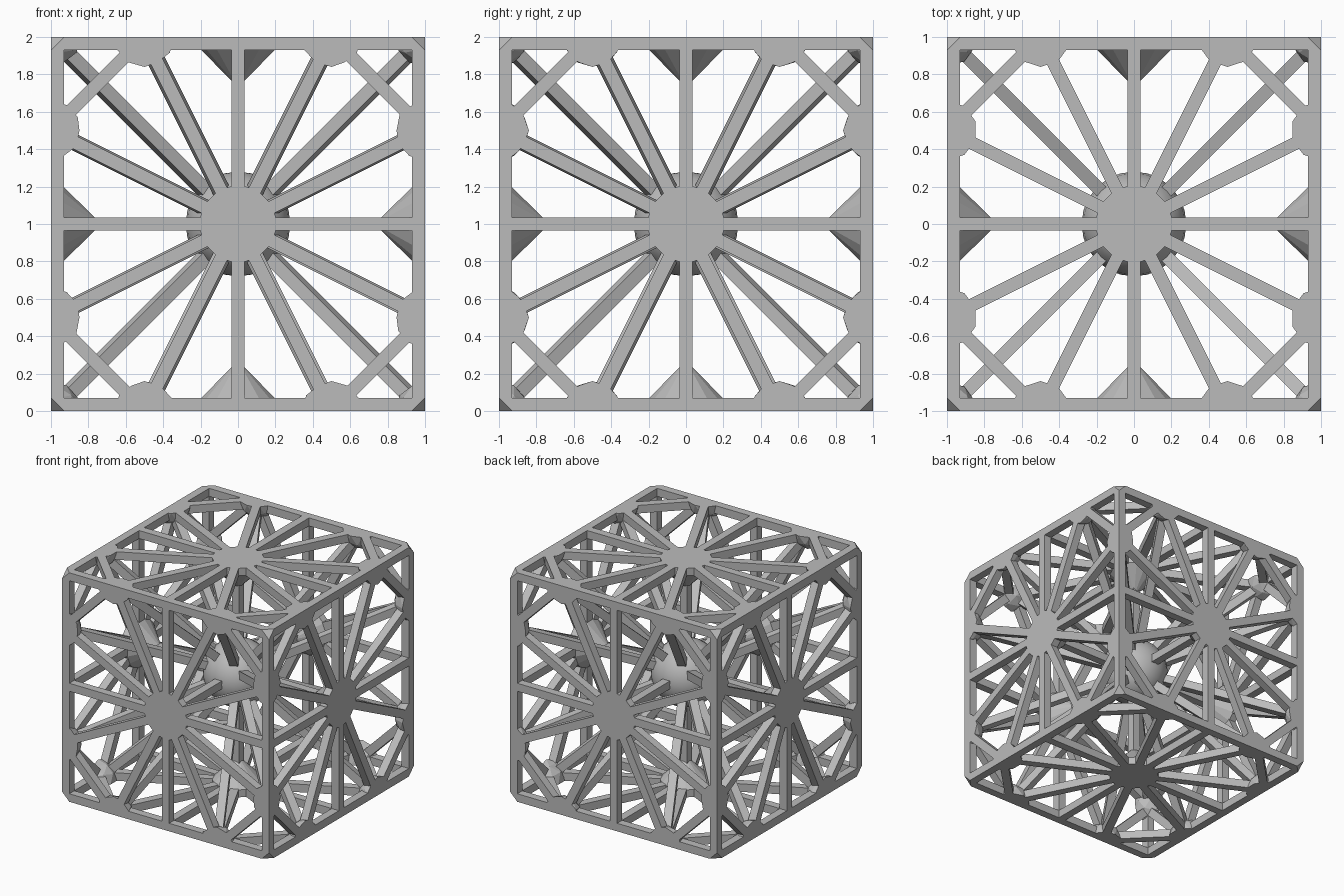
import bpy, bmesh, math
from mathutils import Vector, Matrix
from itertools import product

cube = bpy.data.objects.get("Cube")
if cube:
    bpy.data.objects.remove(cube, do_unlink=True)

grey = bpy.data.materials.new("plain grey")
grey.use_nodes = True
COLOR = (0.5, 0.5, 0.5, 1)
grey.diffuse_color = COLOR
grey.node_tree.nodes["Principled BSDF"].inputs["Base Color"].default_value = COLOR

W = 0.07                      # bar thickness
CENTRE = Vector((0, 0, 1))
UP = Vector((0, 0, 1))


def finish(bm, name, smooth=False):
    bmesh.ops.recalc_face_normals(bm, faces=bm.faces[:])
    mesh = bpy.data.meshes.new(name)
    bm.to_mesh(mesh)
    bm.free()
    mesh.materials.append(grey)
    ob = bpy.data.objects.new(name, mesh)
    ob.location = CENTRE
    bpy.context.collection.objects.link(ob)
    if smooth:
        mesh.shade_smooth()
    return ob


def bar(bm, a, b, up):
    """Square bar from a to b, one side kept at right angles to up."""
    a, b = Vector(a), Vector(b)
    d = (b - a).normalized()
    side = up.cross(d)
    if side.length < 0.01:
        side = Vector((1, 0, 0))
    side.normalize()
    rot = Matrix((side, d.cross(side), d)).transposed().to_4x4()
    size = Matrix.Diagonal((W, W, (b - a).length, 1))
    bmesh.ops.create_cube(bm, size=1, matrix=Matrix.Translation((a + b) / 2) @ rot @ size)


def cut(bm, point, normal):
    """Remove everything on the normal side and cap the hole."""
    geom = bm.verts[:] + bm.edges[:] + bm.faces[:]
    res = bmesh.ops.bisect_plane(bm, geom=geom, plane_co=point, plane_no=normal, clear_outer=True)
    edges = [e for e in res["geom_cut"] if isinstance(e, bmesh.types.BMEdge)]
    bmesh.ops.holes_fill(bm, edges=edges, sides=0)


def axis_point(axis, along, s, t):
    p = [s, t]
    p.insert(axis, along)
    return Vector(p)


# Outer frame along the twelve cube edges, with clipped corners
bm = bmesh.new()
inset = 1 - W / 2
for axis, s, t in product(range(3), (-1, 1), (-1, 1)):
    bar(bm, axis_point(axis, -1, s * inset, t * inset),
        axis_point(axis, 1, s * inset, t * inset), UP)
for corner in product((-1, 1), repeat=3):
    n = Vector(corner)
    cut(bm, n * (1 - W / 3), n)
finish(bm, "edge_frame")

# Quarter points on the edges carry clipped ball joints
quarters = [axis_point(a, h, s, t) for a, h, s, t in
            product(range(3), (-0.5, 0.5), (-1, 1), (-1, 1))]
joints = bmesh.new()
for q in quarters:
    ball = bmesh.new()
    bmesh.ops.create_icosphere(ball, subdivisions=2, radius=0.16, matrix=Matrix.Translation(q))
    for i in range(3):
        if abs(q[i]) > 0.9:
            n = Vector((0, 0, 0))
            n[i] = q[i]
            cut(ball, n, n)
    temp = bpy.data.meshes.new("joint")
    ball.to_mesh(temp)
    ball.free()
    joints.from_mesh(temp)
    bpy.data.meshes.remove(temp)
finish(joints, "edge_joints")

# Inner struts from the core to each joint and each face hub
bm = bmesh.new()
for q in quarters:
    bar(bm, (0, 0, 0), q * 0.95, UP)
for axis, s in product(range(3), (-1, 1)):
    bar(bm, (0, 0, 0), axis_point(axis, s * 0.9, 0, 0), UP)
finish(bm, "inner_struts")

# Core ball
bm = bmesh.new()
bmesh.ops.create_uvsphere(bm, u_segments=24, v_segments=12, radius=0.28)
finish(bm, "core_ball", smooth=True)


# One face panel: spokes, corner braces and a tapered hub
def face_panel(name, rot):
    bm = bmesh.new()
    z = 1 - W / 2
    for k in range(4):
        turn = Matrix.Rotation(k * math.pi / 2, 3, "Z")
        for x in (-0.49, 0, 0.49):
            bar(bm, (0, 0, z), turn @ Vector((x, 0.98 if x else 0.95, z)), UP)
        bar(bm, turn @ Vector((0.95, 0.55, z)), turn @ Vector((0.55, 0.95, z)), UP)
    bm.transform(rot)
    finish(bm, name + "_spokes")

    bm = bmesh.new()
    sides = 16
    rings = []
    for r, h in ((0.205, 1), (0.205, 0.935), (0.035, 0.765)):
        rings.append([bm.verts.new((r * math.cos((i + 0.5) * math.tau / sides),
                                    r * math.sin((i + 0.5) * math.tau / sides), h))
                      for i in range(sides)])
    for lo, hi in zip(rings, rings[1:]):
        for i in range(sides):
            j = (i + 1) % sides
            bm.faces.new((lo[i], lo[j], hi[j], hi[i]))
    bm.faces.new(rings[0])
    bm.faces.new(rings[-1])
    bm.transform(rot)
    finish(bm, name + "_hub")


quarter = math.pi / 2
for name, angle, axis in (("top", 0, "X"), ("bottom", math.pi, "X"),
                          ("front", quarter, "X"), ("back", -quarter, "X"),
                          ("left", quarter, "Y"), ("right", -quarter, "Y")):
    face_panel(name, Matrix.Rotation(angle, 4, axis))
